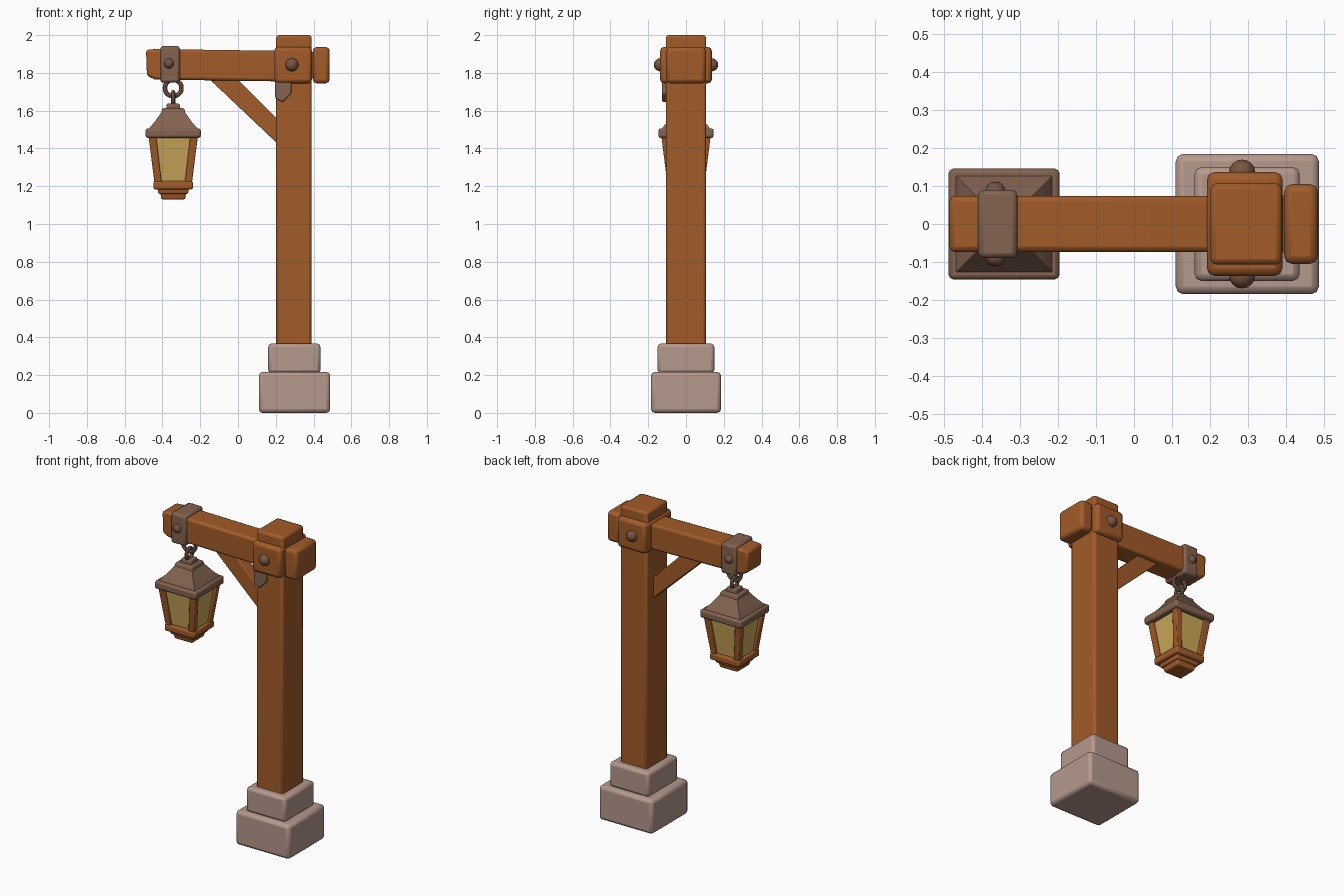
import bpy, bmesh, math
from mathutils import Vector

cube = bpy.data.objects.get("Cube")
if cube:
    bpy.data.objects.remove(cube, do_unlink=True)


def material(name, rgb):
    m = bpy.data.materials.new(name)
    m.use_nodes = True
    m.diffuse_color = (*rgb, 1)
    m.node_tree.nodes["Principled BSDF"].inputs["Base Color"].default_value = (*rgb, 1)
    return m


WOOD = material("warm wood", (0.36, 0.105, 0.022))
STONE = material("pale stone", (0.46, 0.32, 0.265))
METAL = material("brown iron", (0.23, 0.125, 0.08))
DARK = material("dark iron", (0.19, 0.09, 0.05))
GLASS = material("amber glass", (0.60, 0.39, 0.10))


def finish(name, bm, mat, bevel=0.0, segments=2):
    """Turn a bmesh into a bevelled, smooth shaded object."""
    bmesh.ops.recalc_face_normals(bm, faces=bm.faces)
    mesh = bpy.data.meshes.new(name)
    bm.to_mesh(mesh)
    bm.free()
    mesh.materials.append(mat)
    ob = bpy.data.objects.new(name, mesh)
    bpy.context.collection.objects.link(ob)
    if bevel:
        mod = ob.modifiers.new("soft edges", "BEVEL")
        mod.width, mod.segments, mod.limit_method = bevel, segments, "ANGLE"
        mod.angle_limit = math.radians(25)
    bpy.ops.object.select_all(action="DESELECT")
    ob.select_set(True)
    bpy.context.view_layer.objects.active = ob
    bpy.ops.object.shade_smooth_by_angle(angle=math.radians(40))
    return ob


def loft(name, rings, mat, bevel=0.0):
    """Join matching rings of points into a capped solid."""
    bm = bmesh.new()
    rows = [[bm.verts.new(p) for p in ring] for ring in rings]
    n = len(rows[0])
    for a, b in zip(rows, rows[1:]):
        for i in range(n):
            bm.faces.new((a[i], a[(i + 1) % n], b[(i + 1) % n], b[i]))
    bm.faces.new(rows[0])
    bm.faces.new(rows[-1])
    return finish(name, bm, mat, bevel)


def square(cx, cy, half_x, half_y, z):
    return [(cx + sx * half_x, cy + sy * half_y, z)
            for sx, sy in ((-1, -1), (1, -1), (1, 1), (-1, 1))]


def box(name, x, y, z, mat, bevel):
    """Box from low and high x, half depth y, low and high z."""
    cx, hx = (x[0] + x[1]) / 2, (x[1] - x[0]) / 2
    return loft(name, [square(cx, 0, hx, y, h) for h in z], mat, bevel)


def stack(name, profile, mat, bevel):
    """Square lantern part from (half width, height) pairs."""
    return loft(name, [square(LX, 0, h, h, z) for h, z in profile], mat, bevel)


def plate(name, outline, y0, y1, mat, bevel):
    """Outline in x and z, extruded along y."""
    return loft(name, [[(x, y, z) for x, z in outline] for y in (y0, y1)], mat, bevel)


def bolt(name, x, y, z, radius):
    bm = bmesh.new()
    bmesh.ops.create_uvsphere(bm, u_segments=16, v_segments=10, radius=radius)
    for v in bm.verts:
        v.co = Vector((x, y, z)) + v.co
    finish(name, bm, DARK)


def link(name, centre, major, minor, stretch, across):
    """Chain link, facing the front, or turned across."""
    bm = bmesh.new()
    n, m = 20, 8
    grid = []
    for i in range(n):
        a = math.tau * i / n
        row = []
        for j in range(m):
            b = math.tau * j / m
            r = major + minor * math.cos(b)
            u, w, t = r * math.cos(a), r * math.sin(a) * stretch, minor * math.sin(b)
            offset = (t, u, w) if across else (u, t, w)
            row.append(bm.verts.new(Vector(centre) + Vector(offset)))
        grid.append(row)
    for i in range(n):
        for j in range(m):
            p, q, k = grid[i], grid[(i + 1) % n], (j + 1) % m
            bm.faces.new((p[j], q[j], q[k], p[k]))
    finish(name, bm, METAL)


# Stone footing
box("lower_base", (0.11, 0.488), 0.185, (0.0, 0.217), STONE, 0.02)
box("upper_base", (0.16, 0.437), 0.15, (0.21, 0.367), STONE, 0.018)

# Timber post, collar and beam
box("post", (0.202, 0.39), 0.107, (0.34, 2.0), WOOD, 0.015)
box("collar_block", (0.192, 0.392), 0.137, (1.745, 1.937), WOOD, 0.02)
box("beam_end_block", (0.396, 0.485), 0.105, (1.745, 1.937), WOOD, 0.02)
box("beam_tenon", (0.38, 0.41), 0.075, (1.77, 1.91), WOOD, 0)
plate("beam", [(0.22, 1.755), (-0.44, 1.765), (-0.482, 1.785), (-0.487, 1.922),
               (-0.44, 1.926), (0.22, 1.917)], -0.074, 0.074, WOOD, 0.014)
plate("brace", [(-0.16, 1.775), (0.21, 1.425), (0.21, 1.555), (-0.01, 1.775)],
      -0.04, 0.04, WOOD, 0.006)

# Iron fittings
box("beam_strap", (-0.411, -0.308), 0.09, (1.748, 1.942), METAL, 0.014)
plate("collar_tongue", [(0.197, 1.77), (0.282, 1.77), (0.282, 1.69), (0.235, 1.645),
                        (0.197, 1.668)], -0.127, -0.1, METAL, 0.006)
for side, y in (("front", -1), ("back", 1)):
    bolt(side + "_collar_bolt", 0.285, y * 0.135, 1.843, 0.035)
    bolt(side + "_strap_bolt", -0.366, y * 0.085, 1.85, 0.027)

# Hanging links
LX = -0.343
link("strap_ring", (LX, 0, 1.72), 0.044, 0.012, 1.0, False)
link("lantern_loop", (LX, 0, 1.663), 0.03, 0.011, 1.15, True)

# Lantern roof
stack("roof_finial", [(0.038, 1.6), (0.034, 1.637)], METAL, 0.006)
stack("roof_cap", [(0.064, 1.588), (0.058, 1.613)], METAL, 0.006)
stack("roof", [(0.135, 1.49), (0.126, 1.508), (0.095, 1.545), (0.062, 1.592)], METAL, 0)
stack("roof_rim", [(0.146, 1.456), (0.146, 1.506)], METAL, 0.012)

# Lantern body
stack("lantern_glass", [(0.082, 1.2), (0.114, 1.47)], GLASS, 0)
for sx in (-1, 1):
    for sy in (-1, 1):
        name = ("left" if sx > 0 else "right") + ("_back" if sy > 0 else "_front")
        loft(name + "_lantern_bar",
             [square(LX + sx * 0.078, sy * 0.078, 0.019, 0.019, 1.2),
              square(LX + sx * 0.111, sy * 0.111, 0.02, 0.02, 1.47)], WOOD, 0.005)
stack("lantern_tray", [(0.105, 1.183), (0.105, 1.228)], WOOD, 0.011)
stack("lantern_underside", [(0.078, 1.16), (0.084, 1.19)], WOOD, 0.006)
stack("lantern_foot", [(0.062, 1.13), (0.07, 1.17)], WOOD, 0.007)
